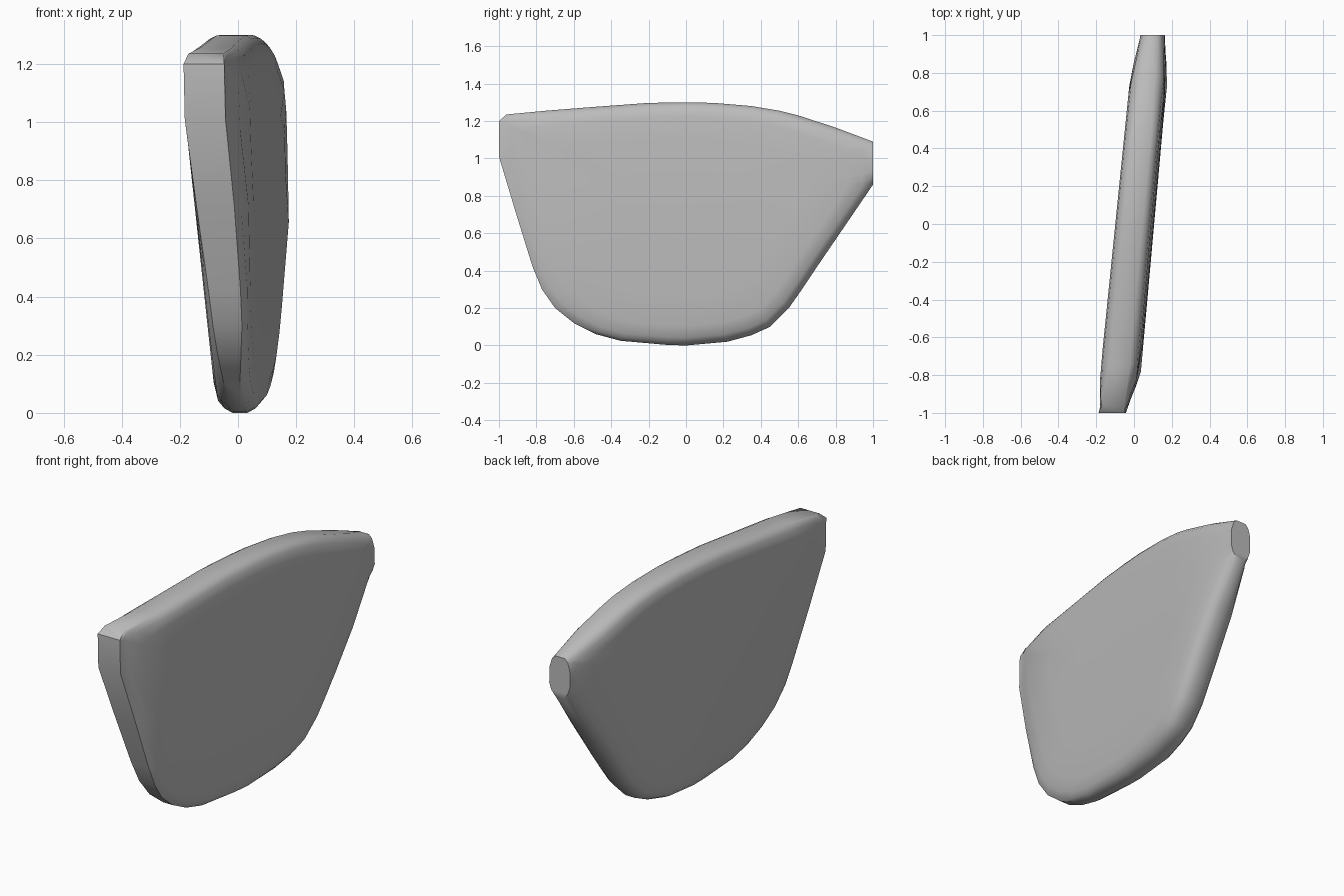
import bpy
import bmesh

cube = bpy.data.objects.get("Cube")
if cube:
    bpy.data.objects.remove(cube, do_unlink=True)

# Side outline of the slab: y, z and half width of its rim
OUTLINE = [
    (-1, 1.01, .07), (-.91, .71, .065), (-.82, .42, .055), (-.77, .3, .05),
    (-.7, .2, .04), (-.6, .12, .03), (-.48, .06, .025), (-.35, .025, .025),
    (-.1, .003, .025), (0, 0, .025), (.22, .02, .025), (.35, .055, .03),
    (.45, .1, .03), (.55, .2, .03), (.62, .3, .03), (.7, .42, .03),
    (.85, .64, .03), (1, .86, .025), (1, .89, .052), (1, .93, .065),
    (1, 1.02, .065), (1, 1.07, .05), (1, 1.09, .03), (.8, 1.165, .04),
    (.6, 1.23, .045), (.5, 1.255, .05), (.35, 1.28, .05), (.15, 1.297, .05),
    (0, 1.3, .05), (-.2, 1.297, .05), (-.5, 1.275, .05), (-.75, 1.255, .055),
    (-.96, 1.235, .06), (-1, 1.2, .07)]
# Scale of each ring towards the middle, and how far it swells to full thickness
RINGS = [(1, 0), (.98, .5), (.945, .85), (.86, 1), (.65, 1), (.4, 1), (.2, 1)]
MID_Z = .75


def interpolate(points, y):
    for (a, u), (b, v) in zip(points, points[1:]):
        if y <= b:
            return u + (v - u) * (y - a) / (b - a)
    return points[-1][1]


def thickness(y, z):
    """Centre line and half thickness of the leaning slab."""
    low = interpolate([(-1, -.18), (-.8, -.18), (.78, -.02), (1, .035)], y)
    low = max(low, -.18 + .1075 * (1 - z))
    high = interpolate([(-1, -.04), (-.8, .035), (.65, .165), (.75, .177), (1, .168)], y)
    high -= .02 * ((z - .65) / .65) ** 2
    return (low + high) / 2, (high - low) / 2


bm = bmesh.new()


def make_side(side):
    """Rings of one broad face, closed with a fan at the middle."""
    rings = []
    for scale, swell in RINGS:
        ring = []
        for y, z, w in OUTLINE:
            py, pz = y * scale, MID_Z + (z - MID_Z) * scale
            mid, half = thickness(py, pz)
            ring.append(bm.verts.new((mid + side * (w + (half - w) * swell), py, pz)))
        rings.append(ring)
    for a, b in zip(rings, rings[1:]):
        bridge(a, b)
    mid, half = thickness(0, MID_Z)
    hub = bm.verts.new((mid + side * half, 0, MID_Z))
    for i, v in enumerate(rings[-1]):
        bm.faces.new((rings[-1][i - 1], v, hub))
    return rings[0]


def bridge(a, b):
    for i in range(len(a)):
        bm.faces.new((a[i - 1], a[i], b[i], b[i - 1]))


# Two broad faces joined by the rim
bridge(make_side(-1), make_side(1))
bmesh.ops.recalc_face_normals(bm, faces=bm.faces)
mesh = bpy.data.meshes.new("rounded_slab")
bm.to_mesh(mesh)
bm.free()
slab = bpy.data.objects.new("rounded_slab", mesh)
bpy.context.collection.objects.link(slab)

# Plain grey
grey = bpy.data.materials.new("plain_grey")
grey.use_nodes = True
grey.diffuse_color = (.5, .5, .5, 1)
grey.node_tree.nodes["Principled BSDF"].inputs["Base Color"].default_value = (.5, .5, .5, 1)
mesh.materials.append(grey)

bpy.ops.object.select_all(action='DESELECT')
slab.select_set(True)
bpy.context.view_layer.objects.active = slab
bpy.ops.object.shade_smooth_by_angle(angle=.7)
